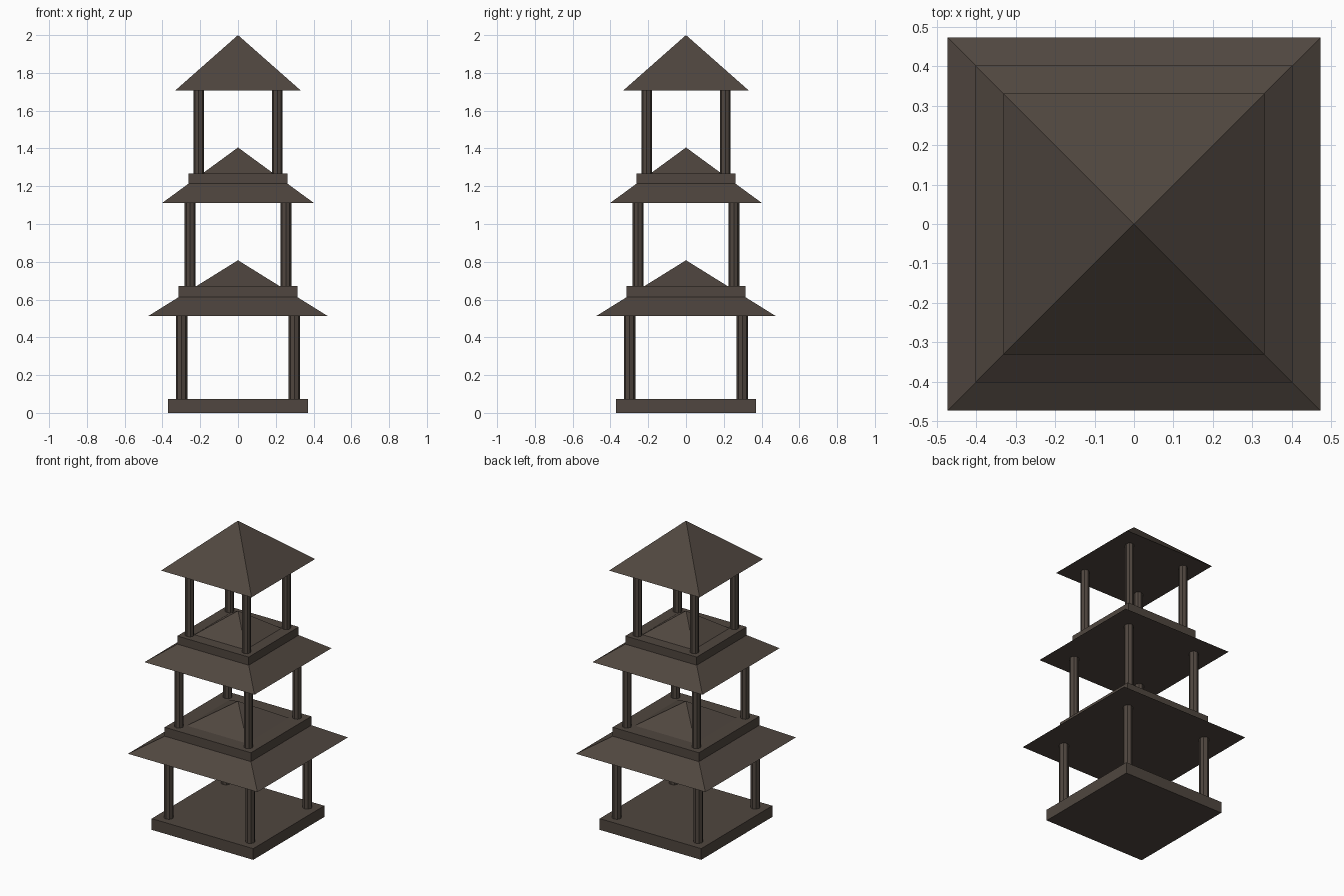
import bpy, math

if "Cube" in bpy.data.objects:
    bpy.data.objects.remove(bpy.data.objects["Cube"])

wood = bpy.data.materials.new("dark_brown_wood")
wood.diffuse_color = (0.08, 0.062, 0.05, 1)
wood.use_nodes = True
wood.node_tree.nodes["Principled BSDF"].inputs["Base Color"].default_value = wood.diffuse_color


def finish(name):
    ob = bpy.context.object
    ob.name = name
    ob.data.materials.append(wood)
    return ob


def slab(name, half, z0, z1):
    bpy.ops.mesh.primitive_cube_add(size=1, location=(0, 0, (z0 + z1) / 2))
    bpy.context.object.scale = (2 * half, 2 * half, z1 - z0)
    bpy.ops.object.transform_apply(location=False, rotation=False, scale=True)
    finish(name)


def column(name, x, y, r, z0, z1):
    bpy.ops.mesh.primitive_cylinder_add(vertices=8, radius=r, depth=z1 - z0,
                                        location=(x, y, (z0 + z1) / 2))
    finish(name)


def roof(name, half, z0, z1):
    bpy.ops.mesh.primitive_cone_add(vertices=4, radius1=half * math.sqrt(2), radius2=0,
                                    depth=z1 - z0, location=(0, 0, (z0 + z1) / 2),
                                    rotation=(0, 0, math.pi / 4))
    finish(name)


# Each tier: floor half-width, column offset, column radius, eave half-width
tiers = [(0.371, 0.298, 0.030, 0.473),
         (0.315, 0.254, 0.028, 0.402),
         (0.261, 0.208, 0.027, 0.331)]

for i, (floor, off, r, eave) in enumerate(tiers):
    z = 0.597 * i
    n = i + 1
    slab(f"tier_{n}_floor", floor, z, z + 0.074)
    for sx in (-1, 1):
        for sy in (-1, 1):
            side = ("front" if sy < 0 else "back") + ("_left" if sx < 0 else "_right")
            column(f"tier_{n}_column_{side}", sx * off, sy * off, r, z + 0.074, z + 0.514)
    roof(f"tier_{n}_roof", eave, z + 0.514, z + 0.808 if i < 2 else 2.0)
